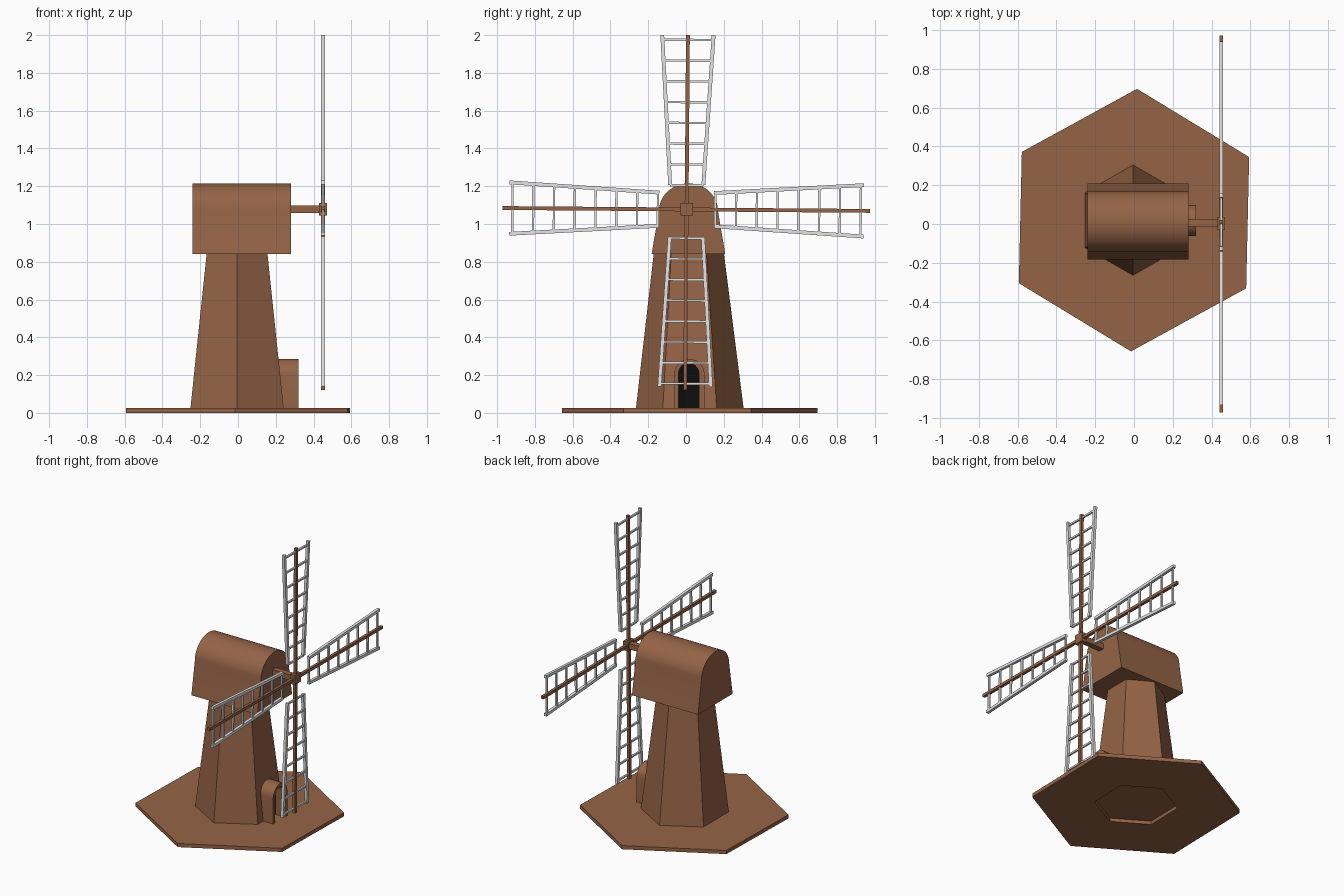
import bpy, bmesh
from math import sin, cos, pi, radians
from mathutils import Vector, Matrix

cube = bpy.data.objects.get("Cube")
if cube:
    bpy.data.objects.remove(cube, do_unlink=True)


def material(name, rgb):
    m = bpy.data.materials.new(name)
    m.use_nodes = True
    m.diffuse_color = (*rgb, 1)
    bsdf = m.node_tree.nodes["Principled BSDF"]
    bsdf.inputs["Base Color"].default_value = (*rgb, 1)
    bsdf.inputs["Roughness"].default_value = 0.8
    return m


BROWN = material("wood brown", (0.30, 0.127, 0.062))
GREY = material("pale grey", (0.78, 0.78, 0.78))
BLACK = material("doorway black", (0.004, 0.004, 0.004))


def finish(name, bm, mat, smooth=False):
    bmesh.ops.recalc_face_normals(bm, faces=bm.faces)
    mesh = bpy.data.meshes.new(name)
    bm.to_mesh(mesh)
    bm.free()
    mesh.materials.append(mat)
    if smooth:
        mesh.polygons.foreach_set("use_smooth", [True] * len(mesh.polygons))
        mesh.set_sharp_from_angle(angle=radians(30))
    obj = bpy.data.objects.new(name, mesh)
    bpy.context.collection.objects.link(obj)
    return obj


def hexagon(bm, centre, radius, z, turn=0.0):
    return [bm.verts.new((centre[0] + radius * cos(turn + pi / 2 + k * pi / 3),
                          centre[1] + radius * sin(turn + pi / 2 + k * pi / 3), z))
            for k in range(6)]


def bridge(bm, a, b):
    for k in range(len(a)):
        n = (k + 1) % len(a)
        bm.faces.new((a[k], a[n], b[n], b[k]))


def add_box(bm, size, matrix):
    bmesh.ops.create_cube(bm, size=1, matrix=matrix @ Matrix.Diagonal((*size, 1)))


def add_bar(bm, start, end, thick):
    """Square bar between two points, flat to the sail plane."""
    start, end = Vector(start), Vector(end)
    along = (end - start).normalized()
    side = Vector((1, 0, 0)).cross(along)
    frame = Matrix((Vector((1, 0, 0)), along, side)).transposed().to_4x4()
    add_box(bm, (thick, (end - start).length, thick),
            Matrix.Translation((start + end) / 2) @ frame)


def extrude_x(name, profile, x0, x1, mat, smooth=False):
    """Closed (y, z) profile pushed from x0 to x1."""
    bm = bmesh.new()
    ends = [[bm.verts.new((x, y, z)) for y, z in profile] for x in (x0, x1)]
    bridge(bm, *ends)
    for loop in ends:
        bm.faces.new(loop)
    return finish(name, bm, mat, smooth)


def arch(centre, half, foot_half, foot, spring, rise, steps):
    """Profile with sloping sides and a rounded head."""
    curve = [(centre + half * cos(pi * k / steps), spring + rise * sin(pi * k / steps))
             for k in range(steps + 1)]
    return [(centre + foot_half, foot)] + curve + [(centre - foot_half, foot)]


# Ground plate with an open middle
bm = bmesh.new()
loops = [hexagon(bm, (0, 0.02), r, z, radians(-1.3))
         for r, z in ((0.27, 0), (0.677, 0), (0.677, 0.026), (0.27, 0.026))]
for k in range(4):
    bridge(bm, loops[k], loops[(k + 1) % 4])
finish("ground_plate", bm, BROWN)

# Tapered six-sided tower
bm = bmesh.new()
low = hexagon(bm, (-0.005, 0.02), 0.285, 0.024)
high = hexagon(bm, (-0.005, 0.015), 0.185, 0.85)
bridge(bm, low, high)
bm.faces.new(low)
bm.faces.new(high)
finish("tower", bm, BROWN)

# Rounded cap on the tower
extrude_x("cap", arch(0.013, 0.156, 0.195, 0.84, 1.07, 0.145, 24), -0.24, 0.28, BROWN, True)

# Porch around the doorway, with the dark opening set back inside it
outer = arch(0.018, 0.08, 0.08, 0.024, 0.205, 0.08, 14)
inner = arch(0.014, 0.055, 0.055, 0.024, 0.205, 0.058, 14)
extrude_x("porch", outer + inner[::-1], 0.2, 0.32, BROWN, True)
extrude_x("doorway", arch(0.014, 0.058, 0.058, 0.026, 0.205, 0.06, 14), 0.243, 0.248, BLACK)

# Shaft and hub
HUB = Vector((0.45, 0.003, 1.077))
bm = bmesh.new()
add_box(bm, (0.18, 0.04, 0.04), Matrix.Translation((0.355, HUB.y + 0.003, HUB.z)))
finish("shaft", bm, BROWN)
bm = bmesh.new()
add_box(bm, (0.04, 0.066, 0.066), Matrix.Translation(HUB))
finish("hub", bm, BROWN)

# Four sails: name, spar length, shift of the lattice along the spar
SAILS = (("left", 0.97, 0), ("top", 0.923, -0.015),
         ("right", 0.975, 0), ("bottom", 0.957, 0))
for k, (side, length, shift) in enumerate(SAILS):
    turn = k * pi / 2 - radians(0.45)
    out = Vector((0, cos(turn), sin(turn)))
    across = Vector((0, -sin(turn), cos(turn)))

    def at(r, w):
        return HUB + out * r + across * w

    bm = bmesh.new()
    add_bar(bm, at(0, 0), at(length, 0), 0.02)
    finish(side + "_spar", bm, BROWN)

    bm = bmesh.new()
    inner_r, outer_r = 0.145 + shift, 0.938 + shift
    for s in (-1, 1):
        add_bar(bm, at(inner_r, s * 0.088), at(outer_r, s * 0.136), 0.02)
    for i in range(8):
        r = 0.152 + 0.11 * i + shift * 1.6
        w = 0.088 + 0.048 * (r - inner_r) / (outer_r - inner_r)
        add_bar(bm, at(r, -w), at(r, w), 0.012)
    finish(side + "_sail_lattice", bm, GREY)
